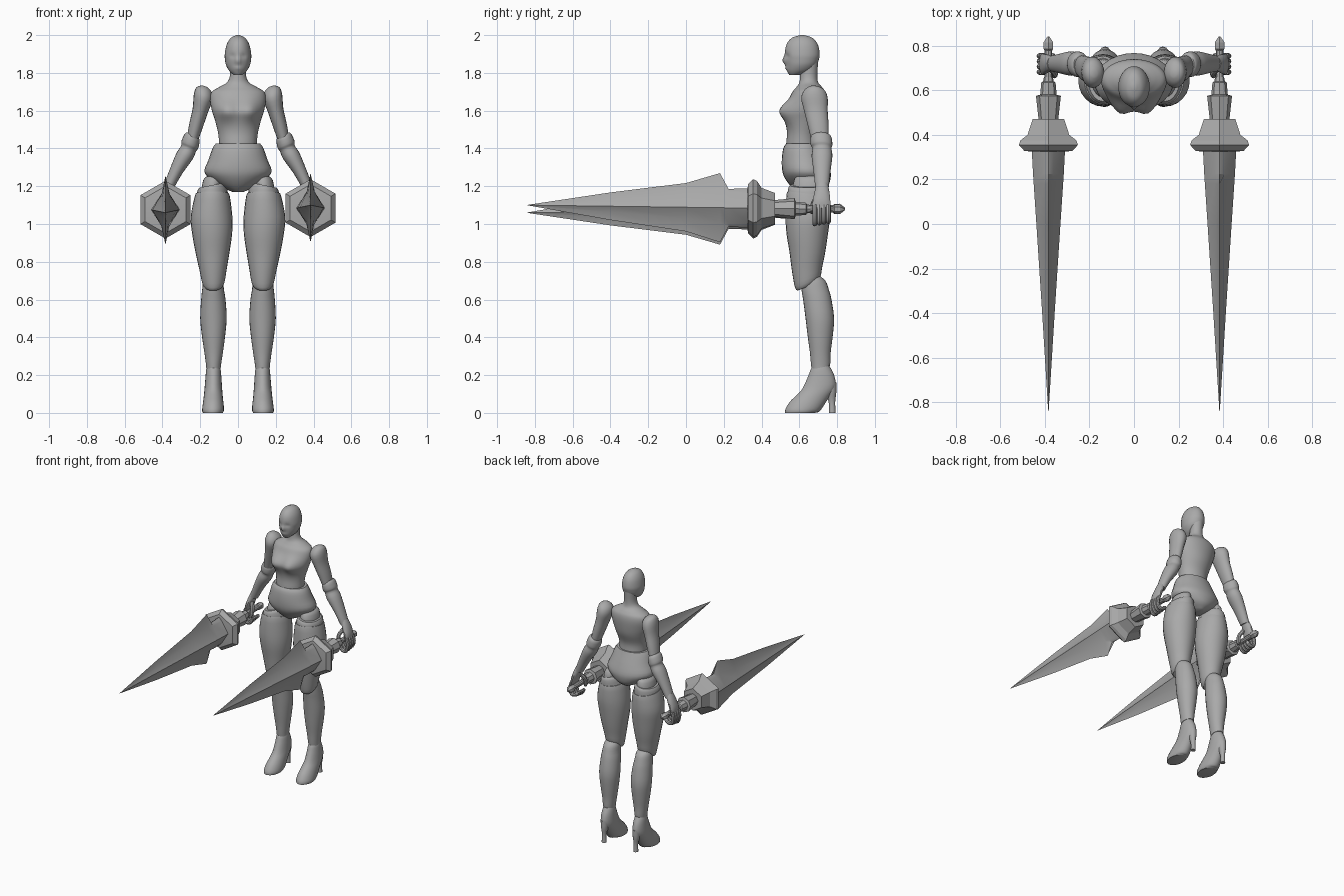
import bpy, bmesh, math
from mathutils import Vector

GREY = bpy.data.materials.new("plain_grey")
GREY.diffuse_color = (0.4, 0.4, 0.4, 1)


def skin(name, loops, angle=40):
    """Join closed point loops into a capped tube."""
    bm = bmesh.new()
    rows = [[bm.verts.new(p) for p in loop] for loop in loops]
    n = len(rows[0])
    for a, b in zip(rows, rows[1:]):
        for i in range(n):
            j = (i + 1) % n
            bm.faces.new((a[i], a[j], b[j], b[i]))
    bm.faces.new(rows[0])
    bm.faces.new(rows[-1])
    bmesh.ops.recalc_face_normals(bm, faces=bm.faces)
    me = bpy.data.meshes.new(name)
    bm.to_mesh(me)
    bm.free()
    me.materials.append(GREY)
    ob = bpy.data.objects.new(name, me)
    bpy.context.collection.objects.link(ob)
    bpy.ops.object.select_all(action='DESELECT')
    ob.select_set(True)
    bpy.context.view_layer.objects.active = ob
    bpy.ops.object.shade_smooth_by_angle(angle=math.radians(angle))
    return ob


def smooth_path(keys, steps):
    """Catmull-Rom interpolation between key tuples."""
    out = []
    for i in range(len(keys) - 1):
        p0, p1, p2, p3 = (keys[max(0, min(len(keys) - 1, i + k))] for k in (-1, 0, 1, 2))
        for s in range(steps):
            t = s / steps
            out.append([0.5 * (2 * b + (c - a) * t + (2 * a - 5 * b + 4 * c - d) * t * t
                               + (3 * b - a - 3 * c + d) * t ** 3)
                        for a, b, c, d in zip(p0, p1, p2, p3)])
    return out + [list(keys[-1])]


def limb(name, rings, side=1, n=20, steps=3, sx=0.0):
    """Rings are (z, x0, x1, y0, y1, slope of the ring along y)."""
    keys = [tuple(r) + (0.0,) * (6 - len(r)) for r in rings]
    loops = []
    for z, x0, x1, y0, y1, sy in smooth_path(keys, steps):
        loop = []
        for i in range(n):
            a = 2 * math.pi * i / n
            dx, dy = (x1 - x0) / 2 * math.cos(a), (y1 - y0) / 2 * math.sin(a)
            loop.append((side * ((x0 + x1) / 2 + dx), (y0 + y1) / 2 + dy, z + sx * dx + sy * dy))
        loops.append(loop)
    return skin(name, loops)


def centred(rings):
    return [(z, -w, w, y0, y1) for z, w, y0, y1 in rings]


def bump(ob, centre, radius, push):
    """Pull the front of a surface out or in with a soft falloff."""
    c, r = Vector(centre), Vector(radius)
    for v in ob.data.vertices:
        if v.co.y < 0.64:
            d = ((v.co.x - c.x) / r.x) ** 2 + ((v.co.z - c.z) / r.z) ** 2
            v.co.y += push * math.exp(-d)


def tube(name, pts, radius):
    """Round tapered finger along a path."""
    path = [Vector(p) for p in smooth_path(pts, 3)]
    loops = []
    for i, p in enumerate(path):
        t = (path[min(i + 1, len(path) - 1)] - path[max(i - 1, 0)]).normalized()
        u = t.cross(Vector((0, 1, 0))).normalized()
        v = t.cross(u)
        r = radius * (0.6 if i == len(path) - 1 else 1)
        loops.append([p + r * (u * math.cos(k * math.pi / 4) + v * math.sin(k * math.pi / 4))
                      for k in range(8)])
    skin(name, loops)


# Head with nose, brow and eye hollows
head = limb("head", centred([
    (2.0, .008, .605, .625), (1.985, .038, .56, .67), (1.95, .06, .532, .698),
    (1.90, .07, .523, .708), (1.87, .069, .526, .703), (1.84, .063, .53, .69),
    (1.81, .046, .535, .66), (1.788, .022, .548, .60)]), n=32, steps=4)
bump(head, (0, 0, 1.865), (.012, 1, .022), -.016)
bump(head, (0, 0, 1.825), (.02, 1, .01), -.006)
for s in (-1, 1):
    bump(head, (s * .028, 0, 1.89), (.016, 1, .014), .01)

# Torso with neck and bust
torso = limb("torso", centred([
    (1.86, .044, .61, .70), (1.79, .042, .605, .695), (1.75, .058, .60, .70),
    (1.725, .10, .585, .72), (1.70, .138, .565, .735), (1.66, .148, .55, .74),
    (1.60, .138, .53, .735), (1.55, .122, .53, .725), (1.48, .105, .535, .70),
    (1.42, .10, .53, .70), (1.35, .10, .53, .71)]), n=40, steps=4)
for s in (-1, 1):
    bump(torso, (s * .062, 0, 1.60), (.055, 1, .055), -.045)

# Pelvis
limb("pelvis", centred([
    (1.425, .118, .53, .71), (1.40, .135, .515, .72), (1.34, .156, .507, .745),
    (1.28, .178, .51, .765), (1.24, .15, .525, .765), (1.20, .095, .555, .75),
    (1.17, .03, .59, .71)]), n=28)

for s, tag in ((1, "right"), (-1, "left")):
    # Arms
    limb(tag + "_upper_arm", [
        (1.73, .165, .19, .66, .69), (1.712, .14, .22, .63, .73), (1.67, .135, .234, .61, .75),
        (1.60, .16, .24, .625, .75), (1.52, .187, .258, .645, .755),
        (1.44, .215, .272, .665, .755)], s, sx=.3)
    limb(tag + "_forearm", [
        (1.475, .215, .27, .675, .755), (1.46, .203, .283, .66, .77), (1.42, .21, .30, .66, .775),
        (1.40, .222, .30, .67, .77), (1.36, .24, .325, .665, .775), (1.28, .295, .36, .675, .765),
        (1.19, .345, .395, .685, .755)], s, sx=.4)
    # Hand with curled fingers and thumb
    limb(tag + "_hand", [
        (1.215, .345, .39, .69, .75), (1.17, .365, .41, .68, .76), (1.12, .385, .425, .67, .765),
        (1.08, .402, .425, .67, .765)], s, n=14, sx=.3)
    for k in range(4):
        y = .682 + .024 * k
        tube(f"{tag}_finger_{k + 1}", [
            (s * .413, y, 1.10), (s * .424, y, 1.055), (s * .41, y, 1.005 + .004 * k),
            (s * .38, y, 1.005 + .004 * k), (s * .358, y, 1.04)], .013)
    tube(tag + "_thumb", [(s * .375, .70, 1.15), (s * .355, .675, 1.11), (s * .36, .665, 1.055)], .014)

    # Hip collars, stacked rings above the thigh
    limb(tag + "_hip_joint", [
        (1.26, .11, .16, .61, .70), (1.24, .085, .185, .575, .735), (1.15, .075, .20, .56, .745)],
        s, sx=-.2)
    limb(tag + "_hip_collar", [
        (1.205, .075, .205, .55, .745), (1.185, .06, .217, .54, .755), (1.12, .05, .225, .535, .755)],
        s, sx=-.2)
    # Legs
    limb(tag + "_thigh", [
        (1.16, .055, .22, .545, .75, -.1), (1.15, .044, .228, .533, .76, -.1),
        (1.04, .03, .25, .527, .762), (.95, .031, .243, .532, .752), (.85, .045, .225, .548, .737),
        (.76, .06, .205, .562, .722, .2), (.69, .072, .19, .577, .71, .4),
        (.665, .09, .175, .59, .68, .4)], s, n=24)
    limb(tag + "_shin", [
        (.73, .095, .17, .63, .70), (.70, .08, .183, .612, .738), (.65, .074, .19, .612, .757),
        (.60, .066, .195, .62, .77), (.50, .06, .20, .633, .784), (.40, .069, .19, .645, .776),
        (.32, .08, .178, .656, .766), (.26, .089, .17, .662, .764, .1),
        (.24, .091, .168, .665, .762, .2)], s, n=24)
    # High heeled shoe
    limb(tag + "_shoe", [
        (.255, .098, .162, .675, .755), (.23, .092, .168, .66, .77), (.19, .088, .172, .645, .787),
        (.13, .084, .177, .615, .792, .05), (.08, .08, .182, .58, .75, -.1),
        (.035, .075, .188, .55, .71, -.3), (.012, .075, .19, .527, .69, -.12),
        (0, .08, .186, .525, .685)], s, n=24)
    limb(tag + "_heel", [
        (.16, .10, .16, .715, .796), (.11, .105, .155, .735, .796), (.06, .115, .145, .755, .79),
        (0, .113, .147, .757, .792)], s, n=12)

    # Lances point forward, each tilted slightly up or down
    def place(x, y, z):
        return (s * .384 + x, y, 1.08 + z + s * .0135 * (.65 - y))

    # Four-edged blade with tall upper and lower fins: (y, fin height, half width, body height)
    blade = []
    for y, h, w, b in [(-.84, .001, .001, .0005), (-.4, .073, .028, .03), (0, .128, .054, .06),
                       (.18, .183, .066, .08), (.225, .10, .069, .085), (.34, .105, .075, .08)]:
        q = [(0, h), (.32 * w, b), (w, 0), (.32 * w, -b),
             (0, -h), (-.32 * w, -b), (-w, 0), (-.32 * w, b)]
        blade.append([place(x, y, z) for x, z in q])
    skin(tag + "_lance_blade", blade, 30)

    def turned(name, profile, n, angle=30):
        skin(name, [[place(r * math.sin(2 * math.pi * i / n), y, r * math.cos(2 * math.pi * i / n))
                     for i in range(n)] for y, r in profile], angle)

    # Six-sided guard, stepped socket, handle and pommel
    turned(tag + "_lance_guard", [(.325, .09), (.328, .125), (.355, .153), (.375, .145),
                                  (.40, .108), (.47, .082)], 6)
    turned(tag + "_lance_socket", [(.46, .043), (.575, .056), (.58, .037), (.635, .032),
                                   (.64, .024), (.66, .02)], 8)
    turned(tag + "_lance_handle", [(.63, .018), (.79, .018)], 10)
    turned(tag + "_lance_pommel", [(.775, .016), (.785, .025), (.815, .025), (.842, .004)], 6)
